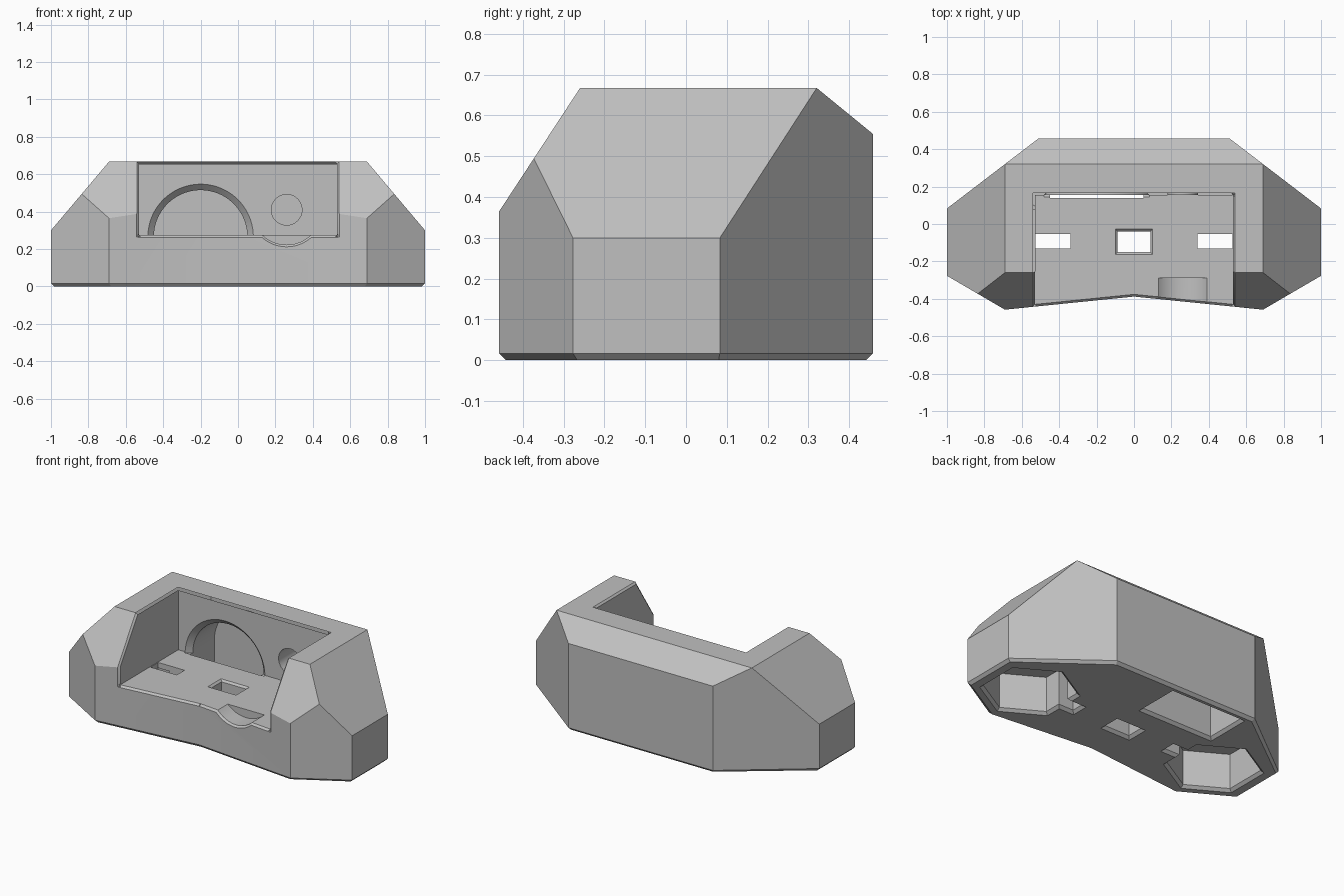
import bpy, bmesh, math
from mathutils import Vector

cube = bpy.data.objects.get("Cube")
if cube:
    bpy.data.objects.remove(cube)

grey = bpy.data.materials.new("plain grey")
grey.use_nodes = True
grey.diffuse_color = (0.53, 0.53, 0.53, 1)
grey.node_tree.nodes["Principled BSDF"].inputs["Base Color"].default_value = grey.diffuse_color


def loft(name, rings):
    """Closed solid skinned through matching rings of points."""
    bm = bmesh.new()
    loops = [[bm.verts.new(p) for p in ring] for ring in rings]
    bm.faces.new(loops[0])
    bm.faces.new(loops[-1])
    n = len(loops[0])
    for a, b in zip(loops, loops[1:]):
        for i in range(n):
            j = (i + 1) % n
            bm.faces.new((a[i], a[j], b[j], b[i]))
    return finish(name, bm)


def finish(name, bm):
    bmesh.ops.recalc_face_normals(bm, faces=bm.faces[:])
    mesh = bpy.data.meshes.new(name)
    bm.to_mesh(mesh)
    bm.free()
    mesh.materials.append(grey)
    obj = bpy.data.objects.new(name, mesh)
    bpy.context.collection.objects.link(obj)
    return obj


def rect(x0, x1, y0, y1, z, grow=0):
    return [(x0 - grow, y0 - grow, z), (x1 + grow, y0 - grow, z),
            (x1 + grow, y1 + grow, z), (x0 - grow, y1 + grow, z)]


def arc(cx, cz, r, y, start=0, sweep=360, steps=64, shear=0):
    pts = []
    for i in range(steps):
        a = math.radians(start + sweep * i / (steps if sweep == 360 else steps - 1))
        dx = r * math.cos(a)
        pts.append((cx + dx, y + shear * dx, cz + r * math.sin(a)))
    return pts


def hexagon(cx, cy, r, z):
    return [(cx + r * math.sin(k * math.pi / 3), cy + r * math.cos(k * math.pi / 3), z)
            for k in range(6)]


# Main body: faceted outline with a shallow V in the front and a chamfered foot
TOP, DIP, CORNER = 0.667, -0.388, -0.458
half = [(0.69, CORNER), (1, -0.277), (1, 0.083), (0.51, 0.458)]
outline = [(0, DIP)] + half + [(-x, y) for x, y in reversed(half)]
body = loft("body", [[(x * 0.983, y * 0.963, 0) for x, y in outline],
                     [(x, y, 0.017) for x, y in outline],
                     [(x, y, TOP) for x, y in outline]])

# Sloping cuts on the sides, front and back
bm = bmesh.new()
bm.from_mesh(body.data)
for point, normal in [((1, 0, 0.3), (0.367, 0, 0.31)), ((-1, 0, 0.3), (-0.367, 0, 0.31)),
                      ((0, CORNER, 0.365), (0, -0.302, 0.198)),
                      ((0, 0.458, 0.555), (0, 0.112, 0.137))]:
    bmesh.ops.bisect_plane(bm, geom=bm.verts[:] + bm.edges[:] + bm.faces[:], dist=1e-5,
                           plane_co=point, plane_no=Vector(normal).normalized(),
                           clear_outer=True)
    bmesh.ops.holes_fill(bm, edges=[e for e in bm.edges if e.is_boundary], sides=0)
bmesh.ops.recalc_face_normals(bm, faces=bm.faces[:])
bm.to_mesh(body.data)
bm.free()

cutters = []


def cut(*rings):
    cutters.append(loft("cutter", rings))


# Display bay, open to the top and front
W, BACK, FLOOR, C = 0.53, 0.155, 0.275, 0.012
cut(rect(-W, W, -1, BACK, FLOOR), rect(-W, W, -1, BACK, 1))


def front_y(x):
    return DIP + (CORNER - DIP) * abs(x) / 0.69


# Chamfers around the rim of the bay
fy = front_y(W)
path = [((fy, 0.265), (fy, 0.392), (-1, 0)),
        ((fy, 0.392), (-0.26, TOP), (-0.836, 0.548)),
        ((-0.26, TOP), (BACK + C, TOP), (0, 1))]
for s in (1, -1):
    for p, q, n in path:
        cut(*[[(s * x, e[0] + n[0] * d, e[1] + n[1] * d)
               for x, d in ((W - 0.001, -C), (W + 0.041, 0.03), (W - 0.04, 0.03))]
              for e in (p, q)])
    cut(*[[(x, y + 0.013, FLOOR + 0.001), (x, y - 0.03, FLOOR - 0.042), (x, y - 0.03, 0.3)]
          for x, y in ((0, DIP), (s * (W + 0.005), front_y(W + 0.005)))])
cut(*[[(x, BACK - 0.001, TOP - C - 0.001), (x, BACK + 0.04, TOP + 0.028),
       (x, BACK - 0.04, TOP + 0.028)] for x in (-W - 0.006, W + 0.006)])

# Round scoop in the front lip, with a flared edge
CX, CZ, R = 0.26, 0.41, 0.187
slope = (CORNER - DIP) / 0.69
cut(arc(CX, CZ, R, -0.29), arc(CX, CZ, R, -0.6))
rim = front_y(CX)
cut(arc(CX, CZ, R - 0.001, rim + C, shear=slope), arc(CX, CZ, R + 0.03, rim - 0.019, shear=slope))

# Round hole in the back wall
cut(arc(CX, CZ, 0.082, 0.1), arc(CX, CZ, 0.082, 0.33))

# Arched chamber, open at the bottom, and its flared mouth
AX, AZ = -0.2, 0.265
cut(*[arc(AX, AZ, 0.25, y, 0, 180) + [(AX - 0.25, y, -0.05), (AX + 0.25, y, -0.05)]
      for y in (0.14, 0.405)])
cut(arc(AX, AZ + 0.01, 0.282, 0.144, 0, 180), arc(AX, AZ, 0.282, 0.155, 0, 180),
    arc(AX, AZ, 0.249, 0.188, 0, 180))
foot = (AX - 0.25, AX + 0.25, 0.14, 0.405)
cut(rect(*foot, -0.01, 0.027), rect(*foot, 0.018, -0.001))

# Through hole in the middle of the floor
mid = (-0.088, 0.088, -0.15, -0.04)
cut(rect(*mid, -0.01, 0.027), rect(*mid, 0.017), rect(*mid, FLOOR - C), rect(*mid, FLOOR + 0.01, 0.022))

# Hexagonal pockets underneath, each with a slot up to the bay
for s in (1, -1):
    cut(hexagon(s * 0.68, -0.107, 0.301, -0.01), hexagon(s * 0.68, -0.107, 0.27, 0.017),
        hexagon(s * 0.68, -0.107, 0.27, 0.24))
    x0, x1 = sorted((s * 0.34, s * 0.526))
    slot = (x0, x1, -0.132, -0.054)
    cut(rect(*slot, -0.01, 0.027), rect(*slot, 0.017), rect(*slot, 0.3))

# Apply the cuts
bpy.context.view_layer.objects.active = body
for cutter in cutters:
    mod = body.modifiers.new("cut", "BOOLEAN")
    mod.operation = "DIFFERENCE"
    mod.solver = "EXACT"
    mod.object = cutter
    bpy.ops.object.modifier_apply(modifier=mod.name)
    bpy.data.objects.remove(cutter)

bpy.ops.object.select_all(action="DESELECT")
body.select_set(True)
bpy.ops.object.shade_smooth_by_angle(angle=math.radians(25))
